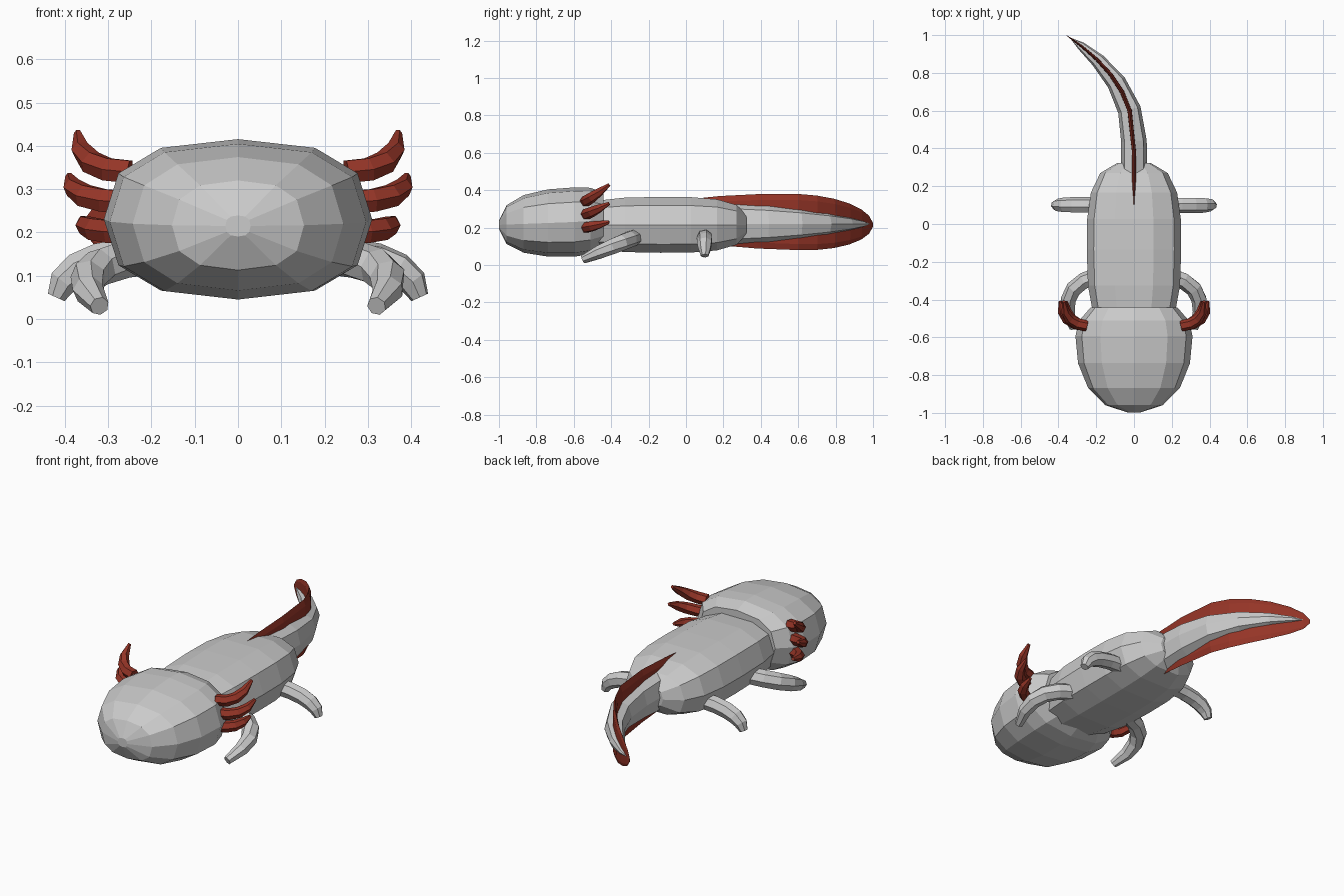
import bpy, bmesh
from math import cos, sin, pi, copysign
from mathutils import Vector

cube = bpy.data.objects.get("Cube")
if cube:
    bpy.data.objects.remove(cube)


def material(name, colour):
    mat = bpy.data.materials.new(name)
    mat.use_nodes = True
    mat.diffuse_color = colour
    shader = mat.node_tree.nodes["Principled BSDF"]
    shader.inputs["Base Color"].default_value = colour
    return mat


skin = material("pale grey skin", (0.6, 0.6, 0.6, 1))
red = material("dark red frill", (0.3, 0.035, 0.02, 1))


def squash(value, power):
    """Raise to a power while keeping the sign."""
    return copysign(abs(value) ** power, value)


def bulge(u, power):
    """Rounded profile that is full at the middle and closes at the ends."""
    return (1 - abs(u) ** power) ** (1 / power)


def bend(y):
    """Sideways sweep of the spine towards the tail tip."""
    return -0.36 * max(0, (y - 0.4) / 0.6) ** 2.5


def loft(name, centres, sizes, mat, sides, power, upright):
    """Skin rounded rings of the given half sizes along a path."""
    bm = bmesh.new()
    rings = []
    last = len(centres) - 1
    for i, (centre, (width, height)) in enumerate(zip(centres, sizes)):
        along = centres[min(i + 1, last)] - centres[max(i - 1, 0)]
        if upright:
            along.z = 0
        along.normalize()
        side = along.cross(Vector((0, 0, 1))).normalized()
        up = side.cross(along)
        ring = []
        for k in range(sides):
            angle = 2 * pi * k / sides
            across = side * squash(cos(angle), power) * width
            rise = up * squash(sin(angle), power) * height
            ring.append(bm.verts.new(centre + across + rise))
        rings.append(ring)
    for near, far in zip(rings, rings[1:]):
        for k in range(sides):
            j = (k + 1) % sides
            bm.faces.new((near[k], near[j], far[j], far[k]))
    bm.faces.new(rings[0])
    bm.faces.new(rings[-1])
    bmesh.ops.recalc_face_normals(bm, faces=bm.faces)
    mesh = bpy.data.meshes.new(name)
    bm.to_mesh(mesh)
    bm.free()
    mesh.materials.append(mat)
    bpy.context.collection.objects.link(bpy.data.objects.new(name, mesh))


def pod(name, mat, y, z, half, reach, span, powers, tilt, count, sides, power):
    """Rounded mass on the spine, widest at y, with its own front and back reach."""
    centres, sizes = [], []
    start, end = span
    for i in range(count):
        u = sin(start + (end - start) * i / (count - 1))
        here = y + u * (reach[0] if u < 0 else reach[1])
        centres.append(Vector((bend(here), here, z + tilt * u)))
        sizes.append([h * bulge(u, p) for h, p in zip(half, powers)])
    loft(name, centres, sizes, mat, sides, power, True)


def limb(name, mat, start, control, end, radius, shrink, steps, sides):
    """Curved limb that narrows towards its tip."""
    a, b, c = Vector(start), Vector(control), Vector(end)
    centres, sizes = [], []
    for i in range(steps + 1):
        t = i / steps
        centres.append(a * (1 - t) ** 2 + b * 2 * t * (1 - t) + c * t * t)
        r = radius * (1 - shrink * t ** 4)
        sizes.append((r, r))
    loft(name, centres, sizes, mat, sides, 1, False)


# Broad blunt head
pod("head", skin, y=-0.6, z=0.23, half=(0.31, 0.185), reach=(0.4, 0.22),
    span=(-1.5, 0.8), powers=(2.2, 2.5), tilt=0.015, count=7, sides=12, power=0.8)

# Long body
pod("body", skin, y=-0.1, z=0.215, half=(0.25, 0.155), reach=(0.54, 0.43),
    span=(-0.8, 1.4), powers=(3, 3), tilt=0, count=7, sides=10, power=0.75)

# Tail curving to the right
pod("tail", skin, y=0.26, z=0.22, half=(0.07, 0.11), reach=(0, 0.72),
    span=(0, 1.5), powers=(2, 1.4), tilt=0, count=7, sides=8, power=0.9)

# Thin fin running round the tail
pod("tail_fin", red, y=0.6, z=0.23, half=(0.013, 0.15), reach=(0.88, 0.4),
    span=(-0.75, 1.5), powers=(2, 2), tilt=-0.015, count=10, sides=8, power=0.7)

# Legs and three feathery gills on each side
for label, s in (("left", 1), ("right", -1)):
    limb(label + "_front_leg", skin, (s * 0.18, -0.27, 0.15), (s * 0.42, -0.33, 0.13),
         (s * 0.32, -0.55, 0.03), radius=0.045, shrink=0.5, steps=5, sides=7)
    limb(label + "_back_leg", skin, (s * 0.17, 0.1, 0.15), (s * 0.4, 0.1, 0.15),
         (s * 0.42, 0.1, 0.05), radius=0.043, shrink=0.5, steps=5, sides=7)
    for level, z, lift, tip in (("upper", 0.34, 0.09, 0.37),
                                ("middle", 0.27, 0.06, 0.39),
                                ("lower", 0.2, 0.03, 0.36)):
        limb(f"{label}_{level}_gill", red, (s * 0.25, -0.54, z), (s * tip, -0.53, z),
             (s * tip, -0.41, z + lift), radius=0.03, shrink=0.7, steps=4, sides=6)
